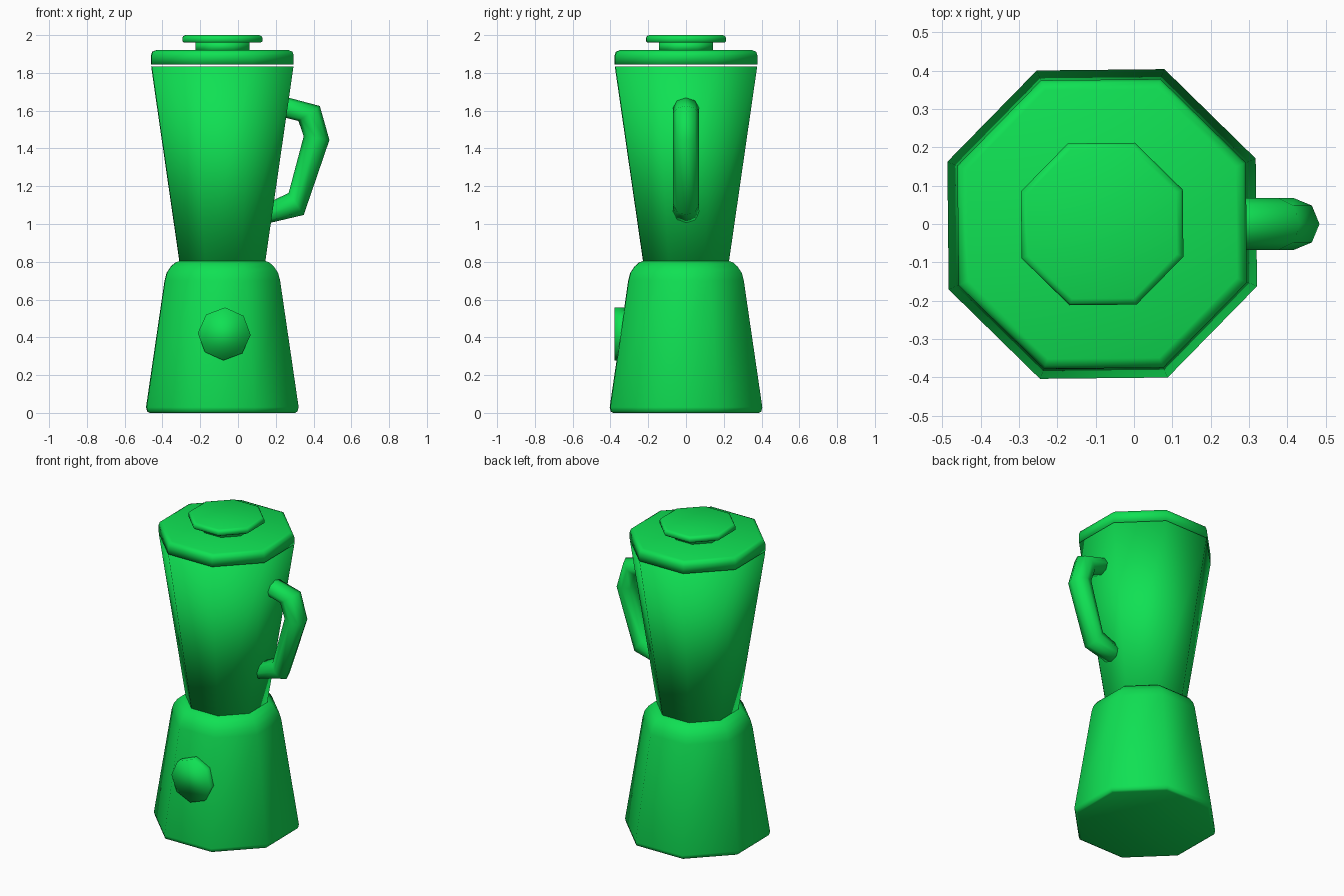
import bpy, bmesh, math
from mathutils import Vector, Matrix

cube = bpy.data.objects.get("Cube")
if cube:
    bpy.data.objects.remove(cube)

SIDES = 8
AXIS_X = -0.083          # vertical axis of the body; the handle sits to its left
TURN = math.radians(23.1)
FLAT = math.cos(math.pi / SIDES - math.radians(0.6))

green = bpy.data.materials.new("green")
green.use_nodes = True
colour = (0.005, 0.75, 0.087, 1)
green.diffuse_color = colour
green.node_tree.nodes["Principled BSDF"].inputs["Base Color"].default_value = colour


def skin(name, rings):
    """Join rings of points into a closed, smooth shaded solid."""
    bm = bmesh.new()
    loops = [[bm.verts.new(p) for p in ring] for ring in rings]
    for a, b in zip(loops, loops[1:]):
        for i in range(SIDES):
            j = (i + 1) % SIDES
            bm.faces.new((a[i], a[j], b[j], b[i]))
    bm.faces.new(loops[0][::-1])
    bm.faces.new(loops[-1])
    bmesh.ops.recalc_face_normals(bm, faces=bm.faces)
    for face in bm.faces:
        face.smooth = True
    mesh = bpy.data.meshes.new(name)
    bm.to_mesh(mesh)
    bm.free()
    mesh.materials.append(green)
    obj = bpy.data.objects.new(name, mesh)
    bpy.context.collection.objects.link(obj)
    return obj


def octagon_stack(name, profile, turn=TURN, place=Matrix.Translation((AXIS_X, 0, 0))):
    """Eight sided solid from (half width, height) pairs."""
    rings = []
    for half, z in profile:
        r = half / FLAT
        angles = [turn + math.tau * i / SIDES for i in range(SIDES)]
        rings.append([place @ Vector((r * math.cos(a), r * math.sin(a), z)) for a in angles])
    return skin(name, rings)


# Motor base with rounded shoulder
octagon_stack("motor_base", [
    (0.385, 0), (0.398, 0.007), (0.404, 0.03), (0.306, 0.70),
    (0.295, 0.742), (0.273, 0.775), (0.248, 0.797), (0.215, 0.808)])

# Tapered jug, with a thin gap below the lid
octagon_stack("jug", [(0.228, 0.805), (0.377, 1.835)])

# Lid and its grip
octagon_stack("lid", [
    (0.378, 1.845), (0.378, 1.892), (0.371, 1.912), (0.352, 1.92)])
octagon_stack("lid_neck", [(0.143, 1.915), (0.143, 1.965)])
octagon_stack("lid_knob", [
    (0.203, 1.96), (0.212, 1.967), (0.212, 1.985), (0.207, 1.995), (0.195, 2.0)])

# Control dial on the front
octagon_stack("control_dial", [(0.13, 0.30), (0.13, 0.378)], math.radians(-2),
              Matrix.Translation((-0.073, 0, 0.418)) @ Matrix.Rotation(math.pi / 2, 4, "X"))

# Handle: each joint is an outer and an inner point in the side plane
joints = [
    ((0.11, 1.71), (0.11, 1.60)),
    ((0.433, 1.625), (0.32, 1.545)),
    ((0.484, 1.445), (0.348, 1.465)),
    ((0.348, 1.048), (0.268, 1.164)),
    ((0.06, 0.98), (0.09, 1.08)),
]
rings = []
for outer, inner in joints:
    mid = (Vector(outer) + Vector(inner)) / 2
    arm = (Vector(outer) - Vector(inner)) / 2
    ring = []
    for i in range(SIDES):
        a = math.tau * i / SIDES
        p = mid + arm * math.cos(a)
        ring.append((p.x, 0.068 * math.sin(a), p.y))
    rings.append(ring)
skin("handle", rings)
